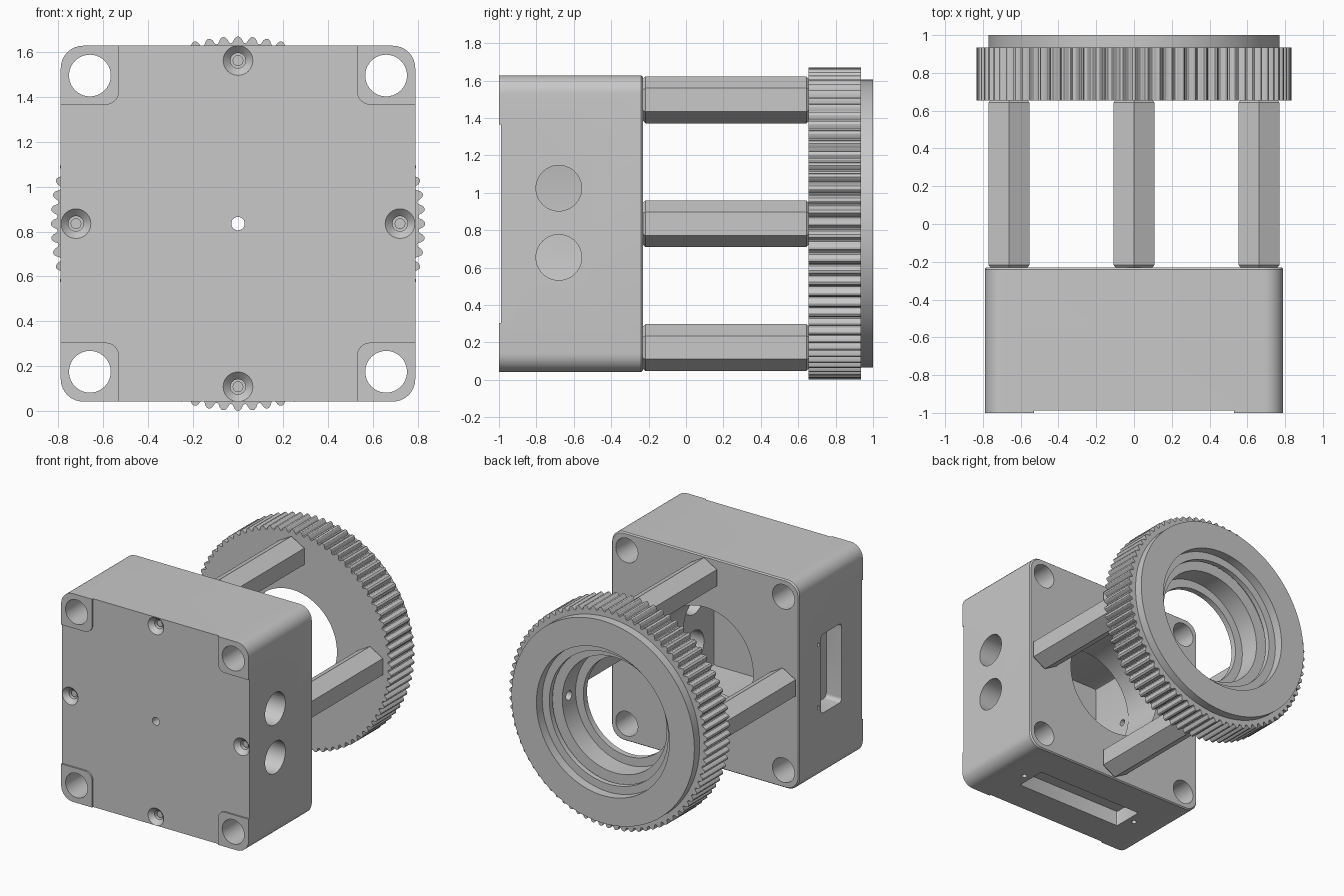
import bpy, bmesh, math
from mathutils import Vector

cube = bpy.data.objects.get("Cube")
if cube:
    bpy.data.objects.remove(cube, do_unlink=True)

MID = 0.835  # height of the optical axis
GREY = (0.58, 0.58, 0.58, 1)

grey = bpy.data.materials.new("plain grey")
grey.use_nodes = True
grey.diffuse_color = GREY
grey.node_tree.nodes["Principled BSDF"].inputs["Base Color"].default_value = GREY


def make(name, bm):
    bmesh.ops.recalc_face_normals(bm, faces=bm.faces)
    mesh = bpy.data.meshes.new(name)
    bm.to_mesh(mesh)
    bm.free()
    mesh.materials.append(grey)
    obj = bpy.data.objects.new(name, mesh)
    bpy.context.collection.objects.link(obj)
    return obj


def circle(r, n=40, turn=0.0):
    return [(r * math.cos(turn + math.tau * i / n), r * math.sin(turn + math.tau * i / n)) for i in range(n)]


def rounded(w, h, r, n=8):
    """Rounded rectangle outline from half sizes and corner radius."""
    pts = []
    for q, (sx, sy) in enumerate(((1, 1), (-1, 1), (-1, -1), (1, -1))):
        for i in range(n + 1):
            a = (q + i / n) * math.pi / 2
            pts.append((sx * (w - r) + r * math.cos(a), sy * (h - r) + r * math.sin(a)))
    return pts


def plus_outline(inner, r, reach=1.0):
    """Plus-shaped outline whose inner corners are rounded."""
    pts = []
    for c, s in ((1, 0), (0, 1), (-1, 0), (0, -1)):
        quarter = [(reach, inner)]
        for i in range(7):
            a = -(1 + i / 6) * math.pi / 2
            quarter.append((inner + r + r * math.cos(a), inner + r + r * math.sin(a)))
        quarter.append((inner, reach))
        pts += [(c * x - s * y, s * x + c * y) for x, y in quarter]
    return pts


def prism(name, outline, centre, stations, axis="y"):
    """Loft an outline along an axis; stations are (position, scale)."""
    bm = bmesh.new()
    rows = []
    for t, s in stations:
        row = []
        for u, v in outline:
            p = {"x": (t, u * s, v * s), "y": (u * s, t, v * s), "z": (u * s, v * s, t)}[axis]
            row.append(bm.verts.new(Vector(p) + Vector(centre)))
        rows.append(row)
    n = len(outline)
    for a, b in zip(rows, rows[1:]):
        for i in range(n):
            bm.faces.new((a[i], a[(i + 1) % n], b[(i + 1) % n], b[i]))
    bm.faces.new(rows[0])
    bm.faces.new(rows[-1])
    return make(name, bm)


def activate(obj):
    bpy.ops.object.select_all(action="DESELECT")
    obj.select_set(True)
    bpy.context.view_layer.objects.active = obj


def cut(obj, outline, centre, stations, axis="y"):
    cutter = prism("cutter", outline, centre, stations, axis)
    cutter.hide_render = True
    mod = obj.modifiers.new("cut", "BOOLEAN")
    mod.operation = "DIFFERENCE"
    mod.solver = "EXACT"
    mod.object = cutter
    activate(obj)
    bpy.ops.object.modifier_apply(modifier=mod.name)
    bpy.data.objects.remove(cutter, do_unlink=True)


def smooth(obj):
    activate(obj)
    bpy.ops.object.shade_smooth_by_angle(angle=math.radians(30))


AXIS = (0, 0, MID)
CROSS = ((0, 1), (1, 0), (0, -1), (-1, 0))

# Square housing with rounded corners
housing = prism("housing", rounded(0.79, 0.793, 0.1), AXIS, [(-1, 1), (-0.24, 1), (-0.23, 0.99)])

# Shallow front recess that leaves four raised corner pads
cut(housing, plus_outline(0.53, 0.06), AXIS, [(-1.1, 1), (-0.988, 1)])

# Chamber, rear bore and small front aperture
cut(housing, rounded(0.41, 0.41, 0.02, 2), AXIS, [(-0.92, 1), (-0.55, 1)])
cut(housing, circle(0.405, 64), AXIS, [(-0.9, 1), (-0.1, 1)])
cut(housing, circle(0.03, 24), AXIS, [(-1.1, 1), (-0.8, 1)])

# Corner through holes
for sx in (-1, 1):
    for sz in (-1, 1):
        cut(housing, circle(0.093), (sx * 0.66, 0, MID + sz * 0.66), [(-1.1, 1), (-0.1, 1)])

# Countersunk screws in the front
for name, (x, z) in zip(("top", "left", "bottom", "right"), CROSS):
    centre = (x * 0.722, 0, MID + z * 0.727)
    cut(housing, circle(0.034, 24), centre, [(-1.05, 1.95), (-0.988, 1.95), (-0.955, 1), (-0.85, 1)])
    prism(name + "_screw", circle(0.024, 20), centre, [(-0.94, 1), (-0.84, 1)])

# Two round ports on the left side
for z in (0.655, 1.025):
    cut(housing, circle(0.122), (0, -0.68, z), [(0.35, 1), (0.9, 1)], "x")

# Connector pocket with screw holes on the right side
cut(housing, rounded(0.125, 0.3, 0.03), (0, -0.62, MID), [(-0.9, 1), (-0.66, 1)], "x")
cut(housing, circle(0.025, 20), (0, -0.62, MID), [(-0.7, 1), (-0.35, 1)], "x")
for s in (-1, 1):
    cut(housing, circle(0.014, 12), (0, -0.465, MID + s * 0.24), [(-0.9, 1), (-0.7, 1)], "x")

# Connector pocket with screw holes underneath
cut(housing, rounded(0.46, 0.12, 0.01, 3), (0, -0.62, 0), [(-0.1, 1), (0.16, 1)], "z")
cut(housing, circle(0.025, 20), (0, -0.62, 0), [(0.1, 1), (0.5, 1)], "z")
for s in (-1, 1):
    cut(housing, circle(0.02, 16), (s * 0.52, -0.62, 0), [(-0.1, 1), (0.14, 1)], "z")
smooth(housing)

# Four hexagonal standoffs
for name, (x, z) in zip(("top", "left", "bottom", "right"), CROSS):
    bar = prism(name + "_standoff", circle(0.125, 6, math.pi / 2), (x * 0.662, 0, MID + z * 0.662),
                [(-0.23, 0.9), (-0.217, 1), (0.643, 1), (0.656, 0.9)])
    smooth(bar)

# Knurled ring: closed lathe profile of (radius, depth, toothed)
profile = [(0.375, 0.655, 0), (0.804, 0.655, 1), (0.804, 0.935, 1), (0.77, 0.935, 0),
           (0.77, 1.0, 0), (0.56, 1.0, 0), (0.56, 0.93, 0),
           (0.5, 0.93, 0), (0.5, 0.89, 0), (0.53, 0.89, 0), (0.53, 0.86, 0),
           (0.44, 0.86, 0), (0.44, 0.7, 0), (0.375, 0.7, 0)]
TOOTH = (0, 0.004, 0.02, 0.028, 0.03, 0.028, 0.02, 0.004)
count = 80 * len(TOOTH)
bm = bmesh.new()
rows = []
for radius, y, toothed in profile:
    row = []
    for i in range(count):
        a = math.tau * (i - 4) / count + math.pi / 2
        rad = radius + toothed * TOOTH[i % len(TOOTH)]
        row.append(bm.verts.new((rad * math.cos(a), y, MID + rad * math.sin(a))))
    rows.append(row)
for k, a in enumerate(rows):
    b = rows[(k + 1) % len(rows)]
    for i in range(count):
        j = (i + 1) % count
        bm.faces.new((a[i], a[j], b[j], b[i]))
ring = make("knurled_ring", bm)

# Set screw hole in the ring's inner wall
cut(ring, circle(0.035, 20), (0, 0.78, MID), [(0.36, 1), (0.65, 1)], "x")
smooth(ring)
